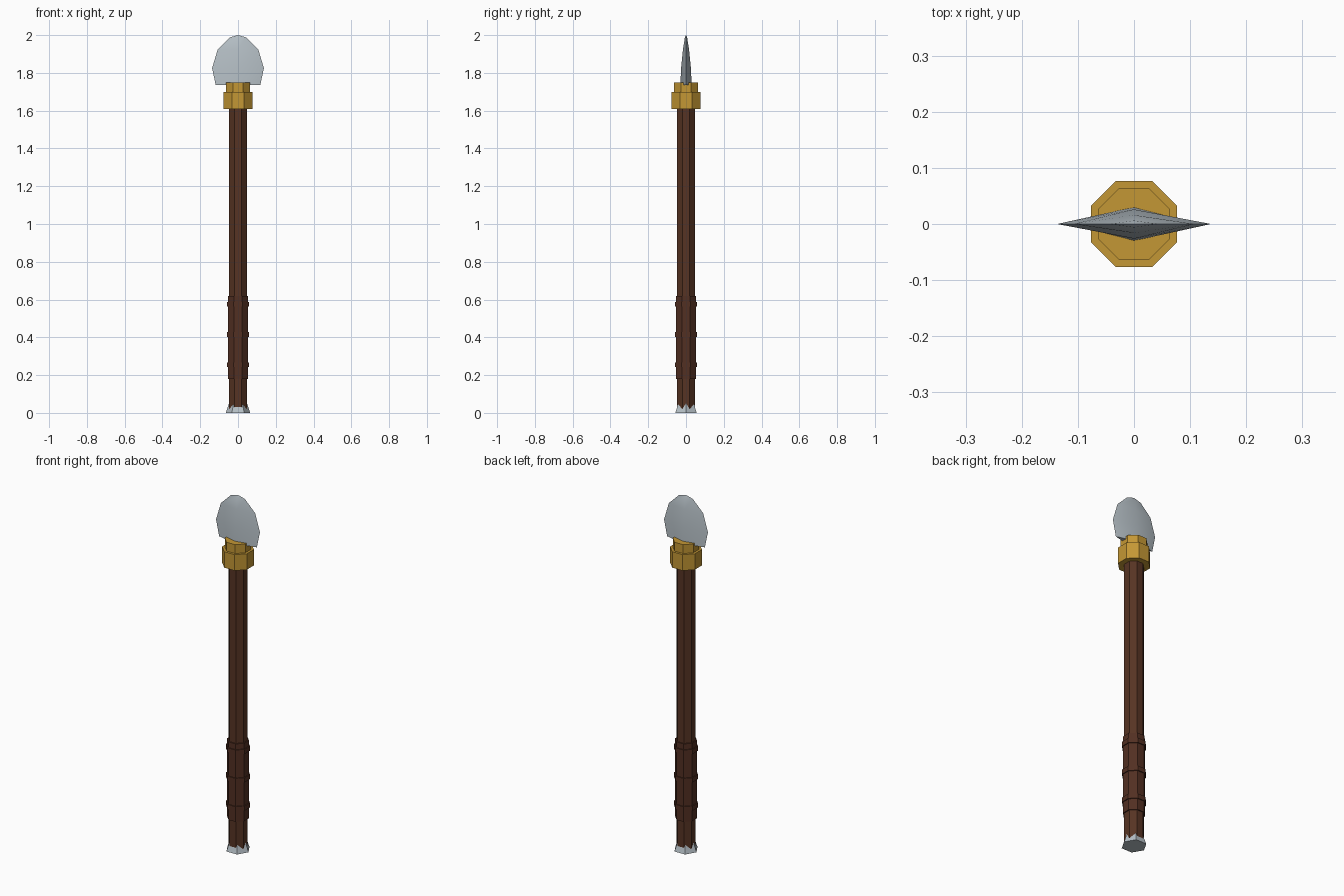
import bpy, bmesh
from math import cos, pi

old = bpy.data.objects.get("Cube")
if old:
    bpy.data.objects.remove(old, do_unlink=True)


def material(name, rgb):
    m = bpy.data.materials.new(name)
    m.use_nodes = True
    m.diffuse_color = (*rgb, 1)
    m.node_tree.nodes["Principled BSDF"].inputs["Base Color"].default_value = (*rgb, 1)
    return m


wood = material("dark wood", (0.095, 0.034, 0.017))
leather = material("leather", (0.085, 0.029, 0.016))
gold = material("gold", (0.55, 0.31, 0.035))
steel = material("steel", (0.47, 0.53, 0.57))


def prism(name, mat, z0, z1, r0, r1=None, sides=8):
    """Octagons take the flat-to-centre radius, hexagons the corner radius."""
    r1 = r0 if r1 is None else r1
    k = 1 / cos(pi / 8) if sides == 8 else 1
    bpy.ops.mesh.primitive_cone_add(
        vertices=sides, radius1=r0 * k, radius2=r1 * k, depth=z1 - z0,
        location=(0, 0, (z0 + z1) / 2), rotation=(0, 0, pi / 8 if sides == 8 else pi / 2))
    ob = bpy.context.object
    ob.name = name
    ob.data.materials.append(mat)
    return ob


# Shaft, pommel and grip
prism("shaft", wood, 0.02, 1.65, 0.047)
prism("pommel", steel, 0, 0.06, 0.065, 0.044, sides=6)
prism("grip", leather, 0.18, 0.62, 0.053)
for i, z in enumerate((0.255, 0.415, 0.575)):
    prism(f"grip_band_{i + 1}", leather, z - 0.013, z + 0.013, 0.058)

# Two-step collar
prism("collar_lower", gold, 1.61, 1.70, 0.077)
prism("collar_upper", gold, 1.70, 1.75, 0.064)

# Blade: rows of height, half width and half thickness, closed to a tip
rows = [(1.735, 0.118, 0.030), (1.825, 0.137, 0.026),
        (1.925, 0.107, 0.016), (1.988, 0.043, 0.006)]
bm = bmesh.new()
rings = [[bm.verts.new(p) for p in ((-w, 0, z), (0, -t, z), (w, 0, z), (0, t, z))]
         for z, w, t in rows]
tip = bm.verts.new((0, 0, 2))
for j in range(4):
    k = (j + 1) % 4
    for a, b in zip(rings, rings[1:]):
        bm.faces.new((a[j], a[k], b[k], b[j]))
    bm.faces.new((rings[-1][j], rings[-1][k], tip))
bm.faces.new(rings[0][::-1])
mesh = bpy.data.meshes.new("blade")
bm.to_mesh(mesh)
bm.free()
mesh.materials.append(steel)
blade = bpy.data.objects.new("blade", mesh)
bpy.context.collection.objects.link(blade)
bpy.ops.object.select_all(action="DESELECT")
blade.select_set(True)
bpy.context.view_layer.objects.active = blade
bpy.ops.object.shade_smooth_by_angle(angle=pi / 5)
